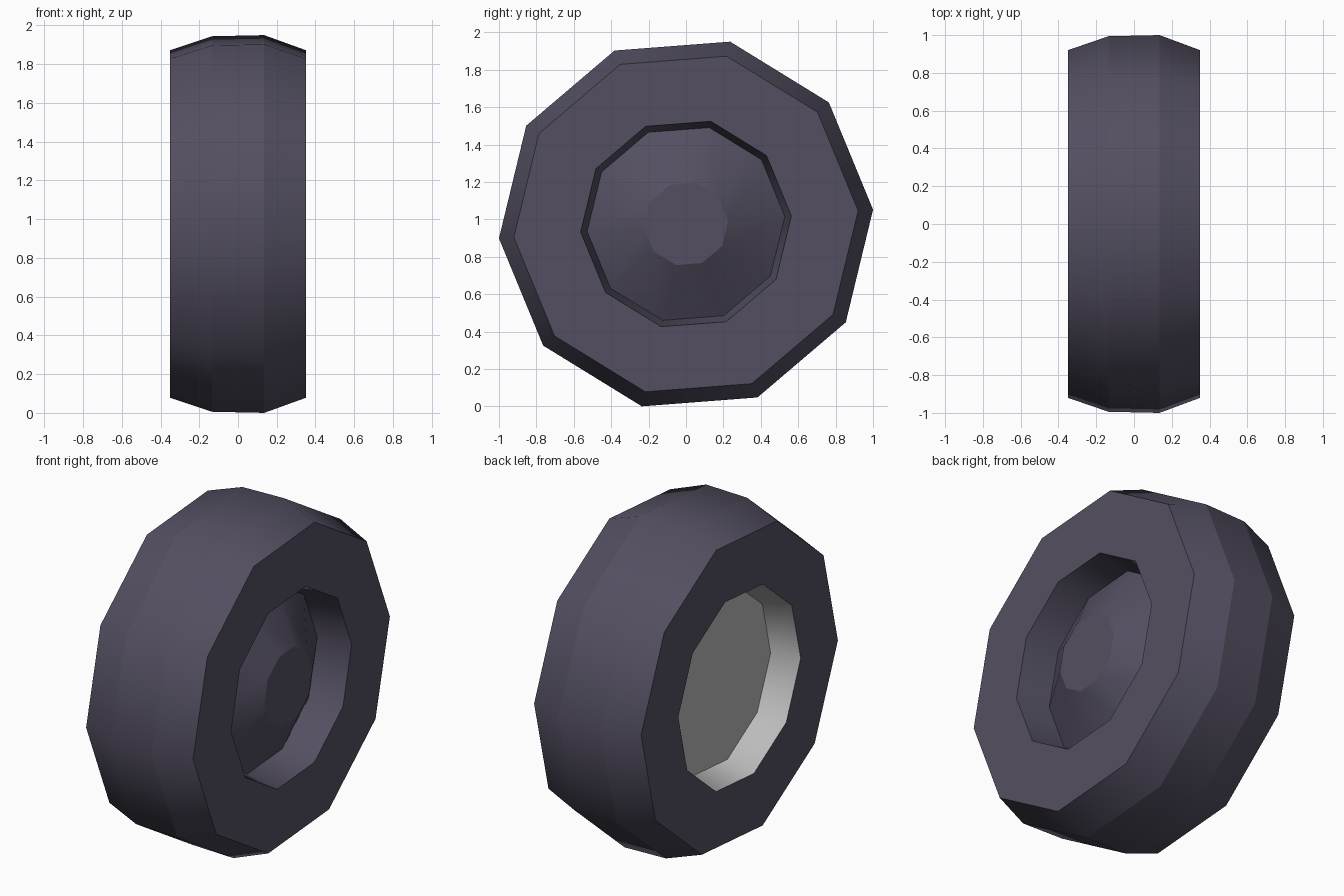
import bpy, bmesh, math

if "Cube" in bpy.data.objects:
    bpy.data.objects.remove(bpy.data.objects["Cube"])

SIDES = 10
OFFSET = math.radians(4.4)
R = 1.003          # tread radius
CZ = 0.975         # axle height


def material(name, rgb):
    m = bpy.data.materials.new(name)
    m.diffuse_color = (*rgb, 1.0)
    m.use_nodes = True
    m.node_tree.nodes["Principled BSDF"].inputs["Base Color"].default_value = m.diffuse_color
    return m


rubber = material("dark_violet_grey", (0.088, 0.078, 0.12))
metal = material("mid_grey", (0.5, 0.5, 0.5))


def lathe(name, profile, mat, cap_first=False, cap_last=False):
    """Spin (x, radius) points round the axle; points run from +x side outward to -x side."""
    bm = bmesh.new()
    rings = []
    for x, r in profile:
        ring = []
        for j in range(SIDES):
            a = OFFSET + j * math.tau / SIDES
            ring.append(bm.verts.new((x, r * math.cos(a), CZ + r * math.sin(a))))
        rings.append(ring)
    for p, q in zip(rings, rings[1:]):
        for j in range(SIDES):
            k = (j + 1) % SIDES
            bm.faces.new((p[j], q[j], q[k], p[k])).smooth = True
    # flat discs at the ends
    if cap_first:
        bm.faces.new(rings[0])
    if cap_last:
        bm.faces.new(rings[-1][::-1])
    # keep the ring edges crisp, smooth around the circumference
    for ring in rings:
        for j in range(SIDES):
            e = bm.edges.get((ring[j], ring[(j + 1) % SIDES]))
            if e:
                e.smooth = False
    me = bpy.data.meshes.new(name)
    bm.to_mesh(me)
    bm.free()
    me.materials.append(mat)
    ob = bpy.data.objects.new(name, me)
    bpy.context.collection.objects.link(ob)
    return ob


# Outer hub cover: flat cap and cone
lathe("hub_cover", [(0.33, 0.226), (0.15, 0.53)], rubber, cap_first=True)

# Tyre: recess wall, side wall, three tread bands, rear side wall
lathe("tyre", [(0.15, 0.53), (0.35, 0.565), (0.35, 0.923), (0.135, R),
               (-0.135, R - 0.006), (-0.35, 0.923), (-0.35, 0.574)], rubber)

# Rear well: bare grey wall and flat floor
lathe("rear_well", [(-0.35, 0.574), (-0.184, 0.53)], metal, cap_last=True)
